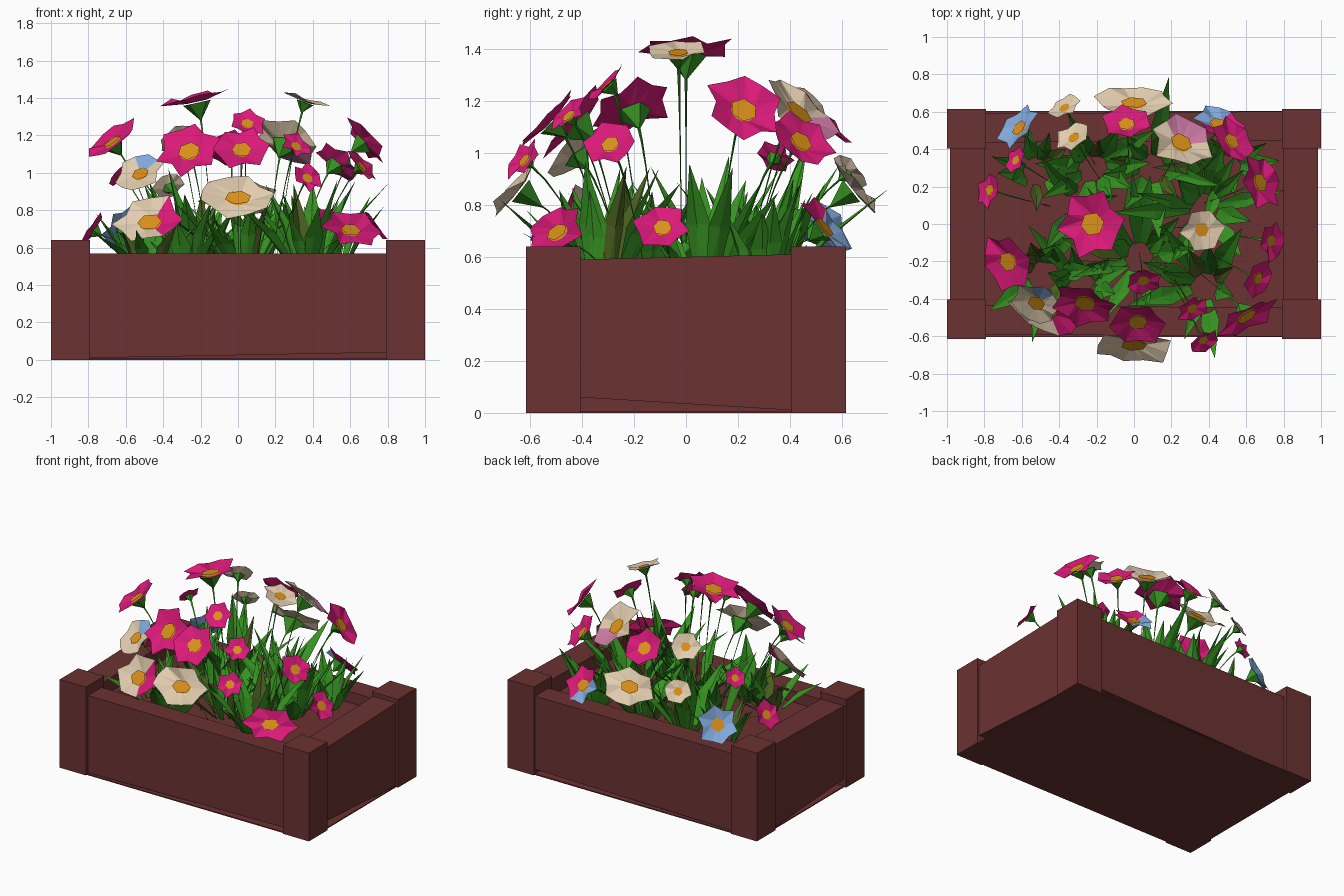
import bpy, bmesh, math, random
from mathutils import Vector

if "Cube" in bpy.data.objects:
    bpy.data.objects.remove(bpy.data.objects["Cube"])

random.seed(7)


def material(name, rgb):
    m = bpy.data.materials.new(name)
    m.diffuse_color = (*rgb, 1)
    m.use_nodes = True
    m.node_tree.nodes["Principled BSDF"].inputs["Base Color"].default_value = m.diffuse_color
    return m


WOOD = material("red brown wood", (0.15, 0.032, 0.032))
GREEN = material("leaf green", (0.038, 0.3, 0.016))
OLIVE = material("olive green", (0.07, 0.12, 0.014))
PINK = material("magenta pink", (0.7, 0.01, 0.19))
CREAM = material("cream white", (0.76, 0.61, 0.43))
BLUE = material("sky blue", (0.22, 0.4, 0.72))
ROSE = material("pale rose", (0.62, 0.2, 0.38))
GOLD = material("golden yellow", (0.7, 0.28, 0.01))


def finish(bm, name, mats):
    me = bpy.data.meshes.new(name)
    bm.to_mesh(me)
    bm.free()
    for m in mats:
        me.materials.append(m)
    ob = bpy.data.objects.new(name, me)
    bpy.context.collection.objects.link(ob)
    return ob


def block(name, lo, hi, warp=None):
    """Box from corner to corner; warp(co) nudges corners for a hand-built look."""
    bm = bmesh.new()
    bmesh.ops.create_cube(bm, size=1)
    for v in bm.verts:
        v.co = Vector([lo[i] + (v.co[i] + 0.5) * (hi[i] - lo[i]) for i in range(3)])
        if warp:
            v.co += Vector(warp(v.co))
    return finish(bm, name, [WOOD])


# Planter box: corner posts, boards, base and soil
for sx in (-1, 1):
    for sy in (-1, 1):
        xs = sorted((sx * 0.79, sx * 1.0))
        ys = sorted((sy * 0.405, sy * 0.615))
        block("corner_post", (xs[0], ys[0], 0), (xs[1], ys[1], 0.64))
for s in (-1, 1):
    ys = sorted((s * 0.435, s * 0.59))
    block("long_board", (-0.8, ys[0], 0.01), (0.8, ys[1], 0.57),
          lambda c: (0, 0.012 * (c.x > 0) * s, 0.03 * (c.x > 0) * (c.z < 0.1)))
    xs = sorted((s * 0.8, s * 0.985))
    block("end_board", (xs[0], -0.41, 0.01), (xs[1], 0.41, 0.59),
          lambda c: (0, 0, 0.02 * (c.y > 0) * (c.z > 0.1) + 0.05 * (c.y < 0) * (c.z < 0.1)))
block("base", (-0.985, -0.605, 0.0), (0.985, 0.605, 0.008))
block("soil", (-0.82, -0.45, 0.008), (0.82, 0.45, 0.49))


# Leaves: clumps of creased pointed blades
def blade(bm, base, direction, length, width, mat):
    side = direction.cross(Vector((0, 0, 1))).normalized()
    out = Vector((direction.x, direction.y, 0)).normalized()
    spin = random.uniform(-0.4, 0.4)
    wide = (side * math.cos(spin) + out * math.sin(spin)) * width
    mid = base + direction * length * 0.5
    tip = base + direction * length + out * length * 0.12 - Vector((0, 0, 0.02))
    crease = mid + out * width * 0.4
    b0, b1, l, c, r, t = [bm.verts.new(p) for p in (
        base - wide * 0.4, base + wide * 0.4, mid - wide, crease, mid + wide, tip)]
    for f in ((b0, c, l), (b0, b1, c), (b1, r, c), (l, c, t), (c, r, t)):
        bm.faces.new(f).material_index = mat


CLUMPS = [  # x, y, blade length, lean, count
    (-0.52, 0.28, 0.34, 0.8, 11), (-0.48, -0.27, 0.34, 0.8, 11),
    (-0.28, -0.33, 0.42, 0.7, 11), (-0.22, 0.3, 0.56, 0.6, 12),
    (0.03, -0.18, 0.5, 0.7, 14), (0.1, 0.3, 0.52, 0.65, 13),
    (0.38, -0.33, 0.52, 0.65, 12), (0.38, 0.08, 0.56, 0.65, 13),
    (0.5, 0.3, 0.42, 0.75, 10), (-0.3, 0.1, 0.5, 0.4, 5)]
for cx, cy, length, lean, count in CLUMPS:
    bm = bmesh.new()
    for i in range(count):
        a = 2 * math.pi * i / count * 1.618 + random.uniform(-0.3, 0.3)
        k = random.uniform(0.12, 1.15) * lean
        d = Vector((math.cos(a) * math.sin(k), math.sin(a) * math.sin(k), math.cos(k)))
        base = Vector((cx + 0.06 * math.cos(a), cy + 0.06 * math.sin(a), 0.47))
        blade(bm, base, d, length * random.uniform(0.65, 1.08),
              random.uniform(0.035, 0.062), int(random.random() < 0.1))
    finish(bm, "leaf_clump", [GREEN, OLIVE])


# Flowers: star-shaped cup, yellow eye, green cup beneath and thin bent stem
def flower(x, y, z, r, petal, accent=None, toward=0, spread=0, squash=1, aim=None, n=6):
    pos = Vector((x, y, z))
    up = Vector(aim or (x, y, 1.0 if z > 1.3 else 0.5)).normalized()
    u = Vector((0, 0, 1)).cross(up).normalized()   # level direction across the flower
    w = up.cross(u)
    roll = random.uniform(0, 6)
    valley = 0.86 if petal == CREAM else 0.78

    def at(a, rad, h):
        return pos + (u * math.cos(a) + w * math.sin(a) * squash) * rad * r + up * h * r

    bm = bmesh.new()
    step = math.pi / n
    inner, outer = [], []
    for i in range(2 * n):
        a = roll + i * step
        inner.append(bm.verts.new(at(a, 0.3, 0)))
        rad = random.uniform(0.92, 1.1) if i % 2 == 0 else valley * random.uniform(0.88, 1.1)
        outer.append(bm.verts.new(at(a, rad, random.uniform(0.03, 0.25))))
    for i in range(2 * n):
        j = (i + 1) % (2 * n)
        m = int(math.cos(roll + (i + 0.5) * step - toward) > math.cos(spread))
        for f in ((inner[i], outer[i], outer[j]), (inner[i], outer[j], inner[j])):
            bm.faces.new(f).material_index = m
    bm.faces.new(inner).material_index = 2
    eye = [bm.verts.new(at(roll + i * 2 * step, 0.34, 0.06)) for i in range(n)]
    bm.faces.new(eye).material_index = 2
    # green cup
    ring = [bm.verts.new(at(roll + i * 2 * math.pi / 5, 0.42, -0.03)) for i in range(5)]
    apex = bm.verts.new(pos - up * r * 0.55)
    for i in range(5):
        bm.faces.new((ring[(i + 1) % 5], ring[i], apex)).material_index = 3
    # stem along a quadratic curve
    end = pos - up * r * 0.4
    root = Vector((x * 0.55, y * 0.5, 0.47))
    bend = Vector((x * 0.8, y * 0.75, 0.47 + (z - 0.47) * 0.75))
    last = None
    for k in range(6):
        t = k / 5
        p = root * (1 - t) ** 2 + bend * 2 * t * (1 - t) + end * t * t
        loop = [bm.verts.new(p + Vector((math.cos(q), math.sin(q), 0)) * (0.002 + 0.006 * t ** 3))
                for q in (0, 2.1, 4.2)]
        if last:
            for i in range(3):
                j = (i + 1) % 3
                bm.faces.new((last[i], last[j], loop[j], loop[i])).material_index = 3
        last = loop
    finish(bm, "flower", [petal, accent or petal, GOLD, GREEN])


# Pink flowers
for x, y, z, r in (
        (-0.22, 0, 1.38, 0.19), (0.67, 0.22, 1.16, 0.16), (0.73, -0.09, 0.71, 0.11),
        (0.66, -0.29, 1.03, 0.11), (0.37, -0.62, 0.97, 0.09), (0.31, -0.45, 1.14, 0.09),
        (0.02, -0.52, 1.12, 0.16), (-0.77, 0.18, 0.69, 0.1), (-0.63, 0.34, 0.98, 0.08),
        (-0.04, 0.53, 1.11, 0.14), (0.52, 0.44, 1.04, 0.14)):
    flower(x, y, z, r, PINK)
flower(0.05, -0.3, 1.26, 0.1, PINK, aim=(0.1, -0.6, 0.6))
flower(-0.26, -0.42, 1.11, 0.18, PINK, aim=(-0.15, -0.6, 0.5))
flower(-0.67, -0.2, 1.16, 0.16, PINK, aim=(-0.45, -0.2, 0.65))
flower(0.6, -0.49, 0.69, 0.18, PINK, squash=0.65, aim=(0.4, -0.6, 0.5))
# Cream flowers, some with odd coloured petals
for s in (-1, 1):
    flower(0, s * 0.64, 0.86, 0.21, CREAM, squash=0.65)
for x, y, z, r in ((0.36, -0.03, 1.38, 0.12), (-0.37, 0.62, 0.92, 0.09), (-0.32, 0.46, 1.17, 0.1)):
    flower(x, y, z, r, CREAM)
flower(-0.52, -0.42, 0.99, 0.14, CREAM, BLUE, 1.6, 0.4, aim=(-0.25, -0.5, 0.6))
flower(-0.47, -0.46, 0.73, 0.2, CREAM, PINK, 0.1, 1.1, squash=0.8, aim=(-0.2, -0.6, 0.5))
flower(0.25, 0.43, 1.15, 0.18, CREAM, ROSE, -1.6, 1.0)
# Blue flower and a pink one with blue petals
flower(-0.61, 0.51, 0.7, 0.14, BLUE)
flower(0.45, 0.53, 0.71, 0.14, PINK, BLUE, -0.6, 1.3, aim=(0.2, 0.6, 0.5))
